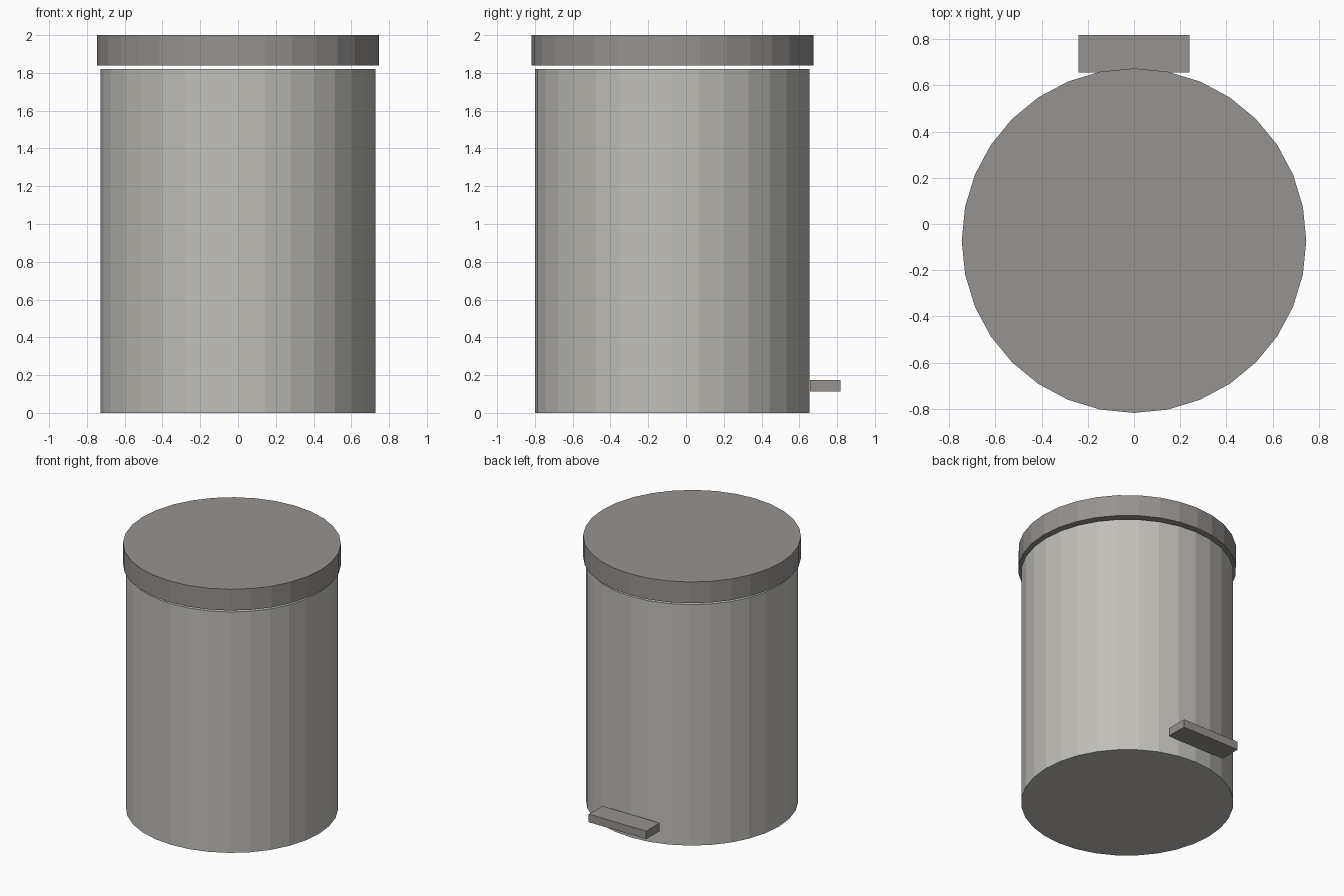
import bpy

if "Cube" in bpy.data.objects:
    bpy.data.objects.remove(bpy.data.objects["Cube"])

CY = -0.072  # centre of the round parts; the pedal sticks out at the back


def material(name, color):
    mat = bpy.data.materials.new(name)
    mat.diffuse_color = (*color, 1)
    mat.use_nodes = True
    mat.node_tree.nodes["Principled BSDF"].inputs["Base Color"].default_value = mat.diffuse_color
    return mat


def cylinder(name, radius, z0, z1, mat):
    bpy.ops.mesh.primitive_cylinder_add(vertices=32, radius=radius, depth=z1 - z0,
                                        location=(0, CY, (z0 + z1) / 2))
    bpy.context.object.name = name
    bpy.context.object.data.materials.append(mat)


def box(name, x0, x1, y0, y1, z0, z1, mat):
    bpy.ops.mesh.primitive_cube_add(size=1, location=((x0 + x1) / 2, (y0 + y1) / 2, (z0 + z1) / 2))
    ob = bpy.context.object
    ob.name = name
    ob.scale = (x1 - x0, y1 - y0, z1 - z0)
    bpy.ops.object.transform_apply(location=False, rotation=False, scale=True)
    ob.data.materials.append(mat)


steel = material("steel", (0.53, 0.52, 0.48))
dark = material("dark_grey", (0.31, 0.29, 0.275))

# Bin body
cylinder("bin_body", 0.727, 0.0, 1.82, steel)

# Lid, hovering just above the body
cylinder("lid", 0.746, 1.84, 2.0, dark)

# Foot pedal
box("foot_pedal", -0.24, 0.24, 0.657, 0.818, 0.114, 0.175, dark)
